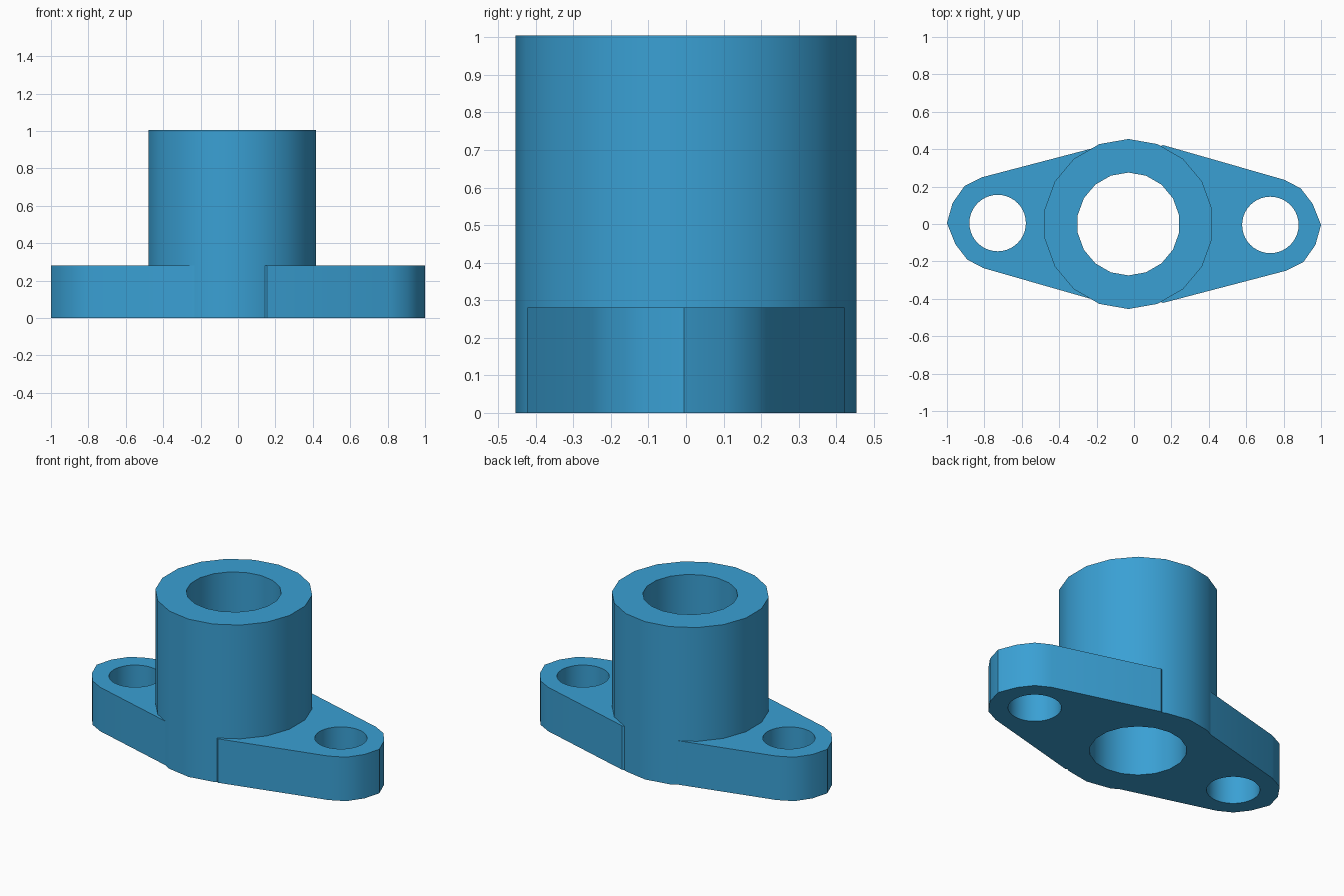
import bpy
import bmesh
import math

cube = bpy.data.objects.get("Cube")
if cube:
    bpy.data.objects.remove(cube, do_unlink=True)

blue = bpy.data.materials.new("steel blue")
blue.use_nodes = True
colour = (0.042, 0.352, 0.658, 1.0)
blue.diffuse_color = colour
blue.node_tree.nodes["Principled BSDF"].inputs["Base Color"].default_value = colour

TUBE_X = -0.03      # tube axis, slightly off centre
TUBE_R = 0.4545


def arc(cx, cy, r, start, end, steps):
    """Points along an arc, angles in degrees."""
    angles = [math.radians(start + (end - start) * i / steps) for i in range(steps + 1)]
    return [(cx + r * math.cos(a), cy + r * math.sin(a)) for a in angles]


def ring(cx, cy, r, sides, start=0):
    return arc(cx, cy, r, start, start + 360, sides)[:-1]


def extruded_plate(name, loops, height):
    """Extrude an outline (first loop) with holes (other loops) up from z = 0."""
    bm = bmesh.new()
    edges = []
    for loop in loops:
        verts = [bm.verts.new((x, y, 0)) for x, y in loop]
        edges += [bm.edges.new((v, verts[(i + 1) % len(verts)])) for i, v in enumerate(verts)]
    bmesh.ops.triangle_fill(bm, edges=edges, use_beauty=True, normal=(0, 0, 1))
    result = bmesh.ops.extrude_face_region(bm, geom=bm.faces[:], use_keep_orig=True)
    top = [g for g in result["geom"] if isinstance(g, bmesh.types.BMVert)]
    bmesh.ops.translate(bm, verts=top, vec=(0, 0, height))
    bmesh.ops.recalc_face_normals(bm, faces=bm.faces[:])
    mesh = bpy.data.meshes.new(name)
    bm.to_mesh(mesh)
    bm.free()
    mesh.materials.append(blue)
    obj = bpy.data.objects.new(name, mesh)
    bpy.context.collection.objects.link(obj)
    bpy.ops.object.select_all(action='DESELECT')
    obj.select_set(True)
    bpy.context.view_layer.objects.active = obj
    bpy.ops.object.shade_smooth_by_angle(angle=math.radians(35))
    return obj


# Hollow eighteen-sided tube
extruded_plate("tube", [ring(TUBE_X, 0, TUBE_R, 18, 90),
                        ring(TUBE_X, 0, 0.275, 18, 90)], 1.005)

# Bolt lugs: the same outline turned half a revolution for the other side
lug_outline = [(0.155, -0.422), (0.812, -0.25), (0.906, -0.203), (0.97, -0.112),
               (1.0, -0.005), (0.955, 0.108), (0.892, 0.19), (0.805, 0.236),
               (0.155, 0.422)]
for name, side, start in (("left_lug", 1, 70), ("right_lug", -1, 110)):
    outline = [(side * x, side * y) for x, y in lug_outline]
    # Inner edge follows the tube, buried within its wall
    sweep = 140 * side
    inner = arc(TUBE_X, 0, 0.432, start if side > 0 else 250,
                (start - sweep) if side > 0 else 110, 7)
    if side < 0:
        inner = arc(TUBE_X, 0, 0.432, 250, 110, 7)
    bolt_hole = ring(side * 0.729, side * -0.005, 0.151, 40)
    extruded_plate(name, [outline + inner, bolt_hole], 0.28)
